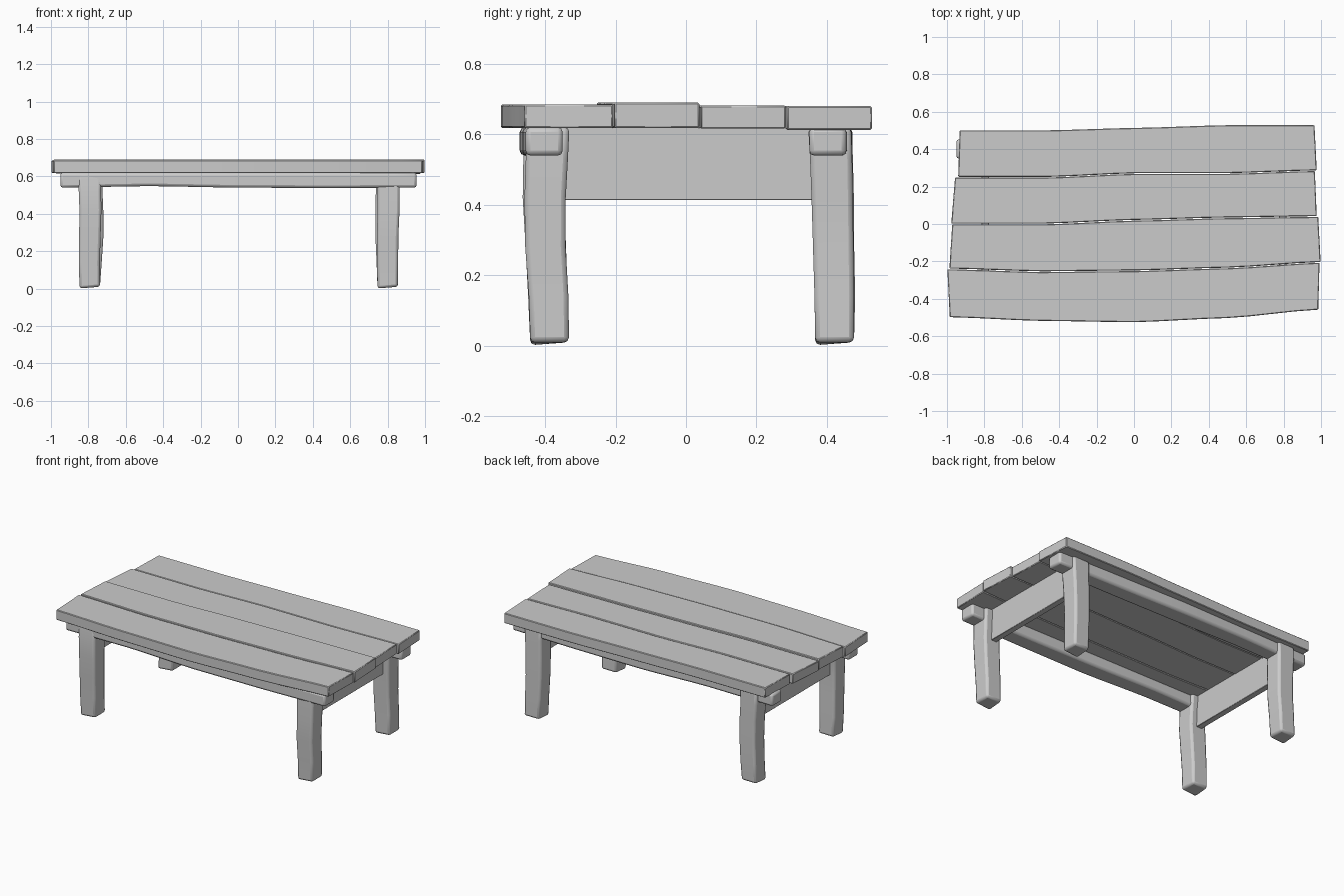
import bpy
import bmesh
from mathutils import Vector

if "Cube" in bpy.data.objects:
    bpy.data.objects.remove(bpy.data.objects["Cube"], do_unlink=True)

# Single weathered grey wood colour
GREY = (0.6, 0.6, 0.6, 1)
wood = bpy.data.materials.new("grey wood")
wood.use_nodes = True
wood.diffuse_color = GREY
wood.node_tree.nodes["Principled BSDF"].inputs["Base Color"].default_value = GREY


def loft(name, rings, bevel, segments=2):
    """Skin a row of four-cornered rings, cap the ends and soften the edges."""
    bm = bmesh.new()
    loops = [[bm.verts.new(Vector(p)) for p in ring] for ring in rings]
    for a, b in zip(loops, loops[1:]):
        for i in range(4):
            j = (i + 1) % 4
            bm.faces.new((a[i], a[j], b[j], b[i]))
    bm.faces.new(loops[0])
    bm.faces.new(loops[-1])
    bmesh.ops.recalc_face_normals(bm, faces=bm.faces)
    mesh = bpy.data.meshes.new(name)
    bm.to_mesh(mesh)
    bm.free()
    mesh.materials.append(wood)
    obj = bpy.data.objects.new(name, mesh)
    bpy.context.collection.objects.link(obj)
    mod = obj.modifiers.new("worn edges", "BEVEL")
    mod.width, mod.segments, mod.limit_method = bevel, segments, "ANGLE"
    bpy.ops.object.select_all(action="DESELECT")
    obj.select_set(True)
    bpy.context.view_layer.objects.active = obj
    bpy.ops.object.shade_smooth_by_angle(angle=0.6)
    return obj


def curve_at(values, t):
    """Smooth curve through evenly spaced values, t from 0 to 1."""
    s = t * (len(values) - 1)
    i = min(int(s), len(values) - 2)
    f = s - i
    f = f * f * (3 - 2 * f) * 0.5 + f * 0.5
    return values[i] + (values[i + 1] - values[i]) * f


# Wavy seams between the planks, front to back, sampled left end to right end
SEAMS = [
    (-0.5, -0.52, -0.527, -0.505, -0.46),
    (-0.24, -0.255, -0.25, -0.235, -0.205),
    (0.0, 0.0, 0.02, 0.033, 0.04),
    (0.25, 0.25, 0.27, 0.27, 0.285),
    (0.503, 0.503, 0.516, 0.53, 0.53),
]
# Per plank: end x at front and back edge (both ends), then top and bottom z
PLANKS = [
    (-0.985, -0.998, 0.985, 0.992, 0.685, 0.618),
    (-0.987, -0.972, 0.998, 0.985, 0.69, 0.618),
    (-0.977, -0.957, 0.977, 0.967, 0.682, 0.616),
    (-0.94, -0.932, 0.977, 0.965, 0.68, 0.613),
]
STEPS = 16
for n, (lf, lb, rf, rb, top, low) in enumerate(PLANKS):
    rings = []
    for k in range(STEPS + 1):
        t = k / STEPS
        xf, xb = lf + (rf - lf) * t, lb + (rb - lb) * t
        yf = curve_at(SEAMS[n], t) + 0.002
        yb = curve_at(SEAMS[n + 1], t) - 0.002
        rings.append([(xf, yf, low), (xb, yb, low), (xb, yb, top), (xf, yf, top)])
    loft(f"top_plank_{n + 1}", rings, 0.004, 1)

# Long rails under the front and back edges, with ends past the legs
OUTER = (0.452, 0.462, 0.472, 0.465, 0.455)
BOTTOM = (0.54, 0.548, 0.54, 0.538, 0.54)
for label, side in (("front", -1), ("back", 1)):
    rings = []
    for k in range(STEPS + 1):
        t = k / STEPS
        x = -0.95 + 1.905 * t
        y0, y1 = side * 0.35, side * curve_at(OUTER, t)
        z = curve_at(BOTTOM, t)
        rings.append([(x, y0, z), (x, y1, z), (x, y1, 0.62), (x, y0, 0.62)])
    loft(f"{label}_rail", rings, 0.014)

# Hewn legs: centre drift and half size change a little up the height
HEIGHTS = (0.01, 0.14, 0.28, 0.42, 0.53, 0.62)
LEGS = {
    "front_left": (0.8, -0.395, 1, (0, 0, 0, 0.005, 0.005, 0.003), (0.008, 0.005, -0.004, -0.005, 0, 0.003)),
    "front_right": (-0.792, -0.392, -1, (0, 0.003, 0, -0.003, 0, 0), (0.005, 0, -0.006, -0.013, -0.01, 0)),
    "back_left": (0.797, 0.418, 1, (0.004, 0, -0.005, -0.004, 0, 0), (0.004, 0.003, 0, -0.003, -0.006, -0.01)),
    "back_right": (-0.785, 0.42, -1, (0.008, 0, -0.008, -0.006, 0, 0), (0.002, 0.004, 0, -0.002, -0.006, -0.01)),
}
for label, (cx, cy, side, drift_x, drift_y) in LEGS.items():
    rings = []
    for k, z in enumerate(HEIGHTS):
        x, y = cx + side * drift_x[k], cy + drift_y[k]
        h = 0.055 + 0.006 * k / (len(HEIGHTS) - 1)
        rings.append([(x - h, y - h, z), (x + h, y - h, z),
                      (x + h, y + h, z), (x - h, y + h, z)])
    # Slightly uneven foot
    rings[0][0] = (rings[0][0][0], rings[0][0][1], 0.0)
    loft(f"{label}_leg", rings, 0.014)

# Deep boards joining the legs at each end
for label, x in (("left", 0.795), ("right", -0.795)):
    rings = [[(x - 0.02, y, 0.413), (x + 0.02, y, 0.413),
              (x + 0.02, y, 0.62), (x - 0.02, y, 0.62)] for y in (-0.38, 0.39)]
    loft(f"{label}_end_board", rings, 0.002, 1)
